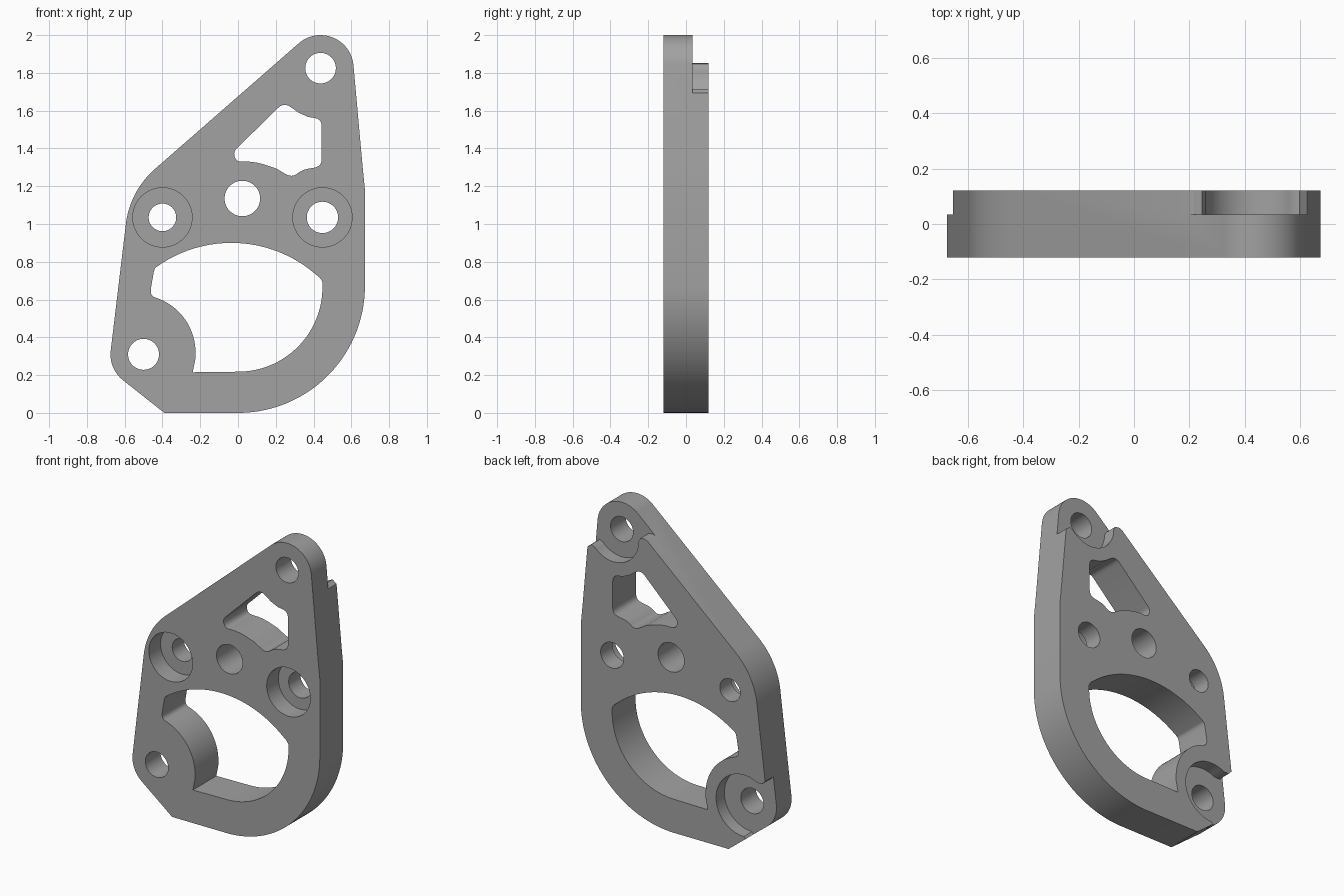
import bpy, bmesh
from math import cos, sin, radians, tau
from mathutils import Vector

cube = bpy.data.objects.get("Cube")
if cube:
    bpy.data.objects.remove(cube)

FRONT, BACK, STEP, SEAT = -0.12, 0.12, 0.035, 0.0

grey = bpy.data.materials.new("plain grey")
grey.use_nodes = True
colour = (0.36, 0.36, 0.36, 1)
grey.diffuse_color = colour
grey.node_tree.nodes["Principled BSDF"].inputs["Base Color"].default_value = colour


def arc(x, z, r, start, end, n=24):
    """Points on an arc, angles in degrees."""
    steps = [radians(start + (end - start) * i / n) for i in range(n + 1)]
    return [(x + r * cos(a), z + r * sin(a)) for a in steps]


def rounded(path, n=6):
    """Replace each (x, z, d) corner with a curve starting d before it."""
    out = []
    for i, p in enumerate(path):
        if len(p) == 2:
            out.append(p)
            continue
        c = Vector(p[:2])
        before = Vector(path[i - 1][:2]) - c
        after = Vector(path[(i + 1) % len(path)][:2]) - c
        a = c + before.normalized() * min(p[2], before.length * 0.49)
        b = c + after.normalized() * min(p[2], after.length * 0.49)
        for k in range(n + 1):
            t = k / n
            out.append(tuple(a * (1 - t) ** 2 + c * 2 * t * (1 - t) + b * t * t))
    return out


def prism(name, points, y0, y1):
    """Extrude an x-z profile from y0 to y1."""
    bm = bmesh.new()
    face = bm.faces.new([bm.verts.new((x, y0, z)) for x, z in points])
    ext = bmesh.ops.extrude_face_region(bm, geom=[face])["geom"]
    for v in ext:
        if isinstance(v, bmesh.types.BMVert):
            v.co.y = y1
    bmesh.ops.remove_doubles(bm, verts=bm.verts, dist=0.0005)
    bmesh.ops.recalc_face_normals(bm, faces=bm.faces)
    mesh = bpy.data.meshes.new(name)
    bm.to_mesh(mesh)
    bm.free()
    mesh.materials.append(grey)
    ob = bpy.data.objects.new(name, mesh)
    bpy.context.collection.objects.link(ob)
    return ob


# Outer plate: large round corner, two pivot ends and a shoulder
outline = (arc(0.437, 1.825, 0.175, 130.4, 5.5)
           + [(0.66, 1.3), (0.672, 1.18)]
           + arc(0, 0.672, 0.672, 0, -90, 48)
           + [(-0.39, 0)]
           + arc(-0.5, 0.31, 0.175, 232, 172.7)
           + arc(-0.137, 0.945, 0.46, 172.7, 130.4))
plate = prism("bracket_plate", outline, FRONT, BACK)

# Large lower opening
lower = (arc(-0.035, 0.22, 0.68, 125, 50, 32)
         + [(0.447, 0.705, 0.04)]
         + arc(0, 0.665, 0.447, 0, -90, 40)
         + [(-0.24, 0.215), (-0.225, 0.29)]
         + arc(-0.53, 0.32, 0.305, 0, 68)
         + [(-0.467, 0.622, 0.04), (-0.443, 0.765, 0.03)])

# Small upper window
upper = [(0.243, 1.645, 0.045), (-0.025, 1.382, 0.025), (-0.01, 1.33, 0.03),
         (0.06, 1.33), (0.1, 1.325), (0.14, 1.315), (0.2, 1.295),
         (0.285, 1.245, 0.04), (0.34, 1.287, 0.03), (0.443, 1.305, 0.04),
         (0.443, 1.555, 0.04), (0.37, 1.567), (0.32, 1.59)]

# Stepped recesses behind the two pivot holes
top_step = ([(0.1, 1.9), (0.185, 1.842), (0.215, 1.853), (0.245, 1.848)]
            + arc(0.437, 1.825, 0.18, 180, 318)
            + [(0.597, 1.715), (0.622, 1.695), (0.75, 1.67), (0.75, 2.1), (0.1, 2.1)])
foot_step = ([(-0.8, 0.53), (-0.655, 0.51), (-0.63, 0.485)]
             + arc(-0.5, 0.31, 0.2, 118, -90)
             + [(-0.515, 0.095), (-0.53, 0), (-0.8, 0)])

OUT = 0.1
cutters = [prism("lower_opening", rounded(lower), FRONT - OUT, BACK + OUT),
           prism("upper_window", rounded(upper), FRONT - OUT, BACK + OUT),
           prism("top_recess", top_step, STEP, BACK + OUT),
           prism("foot_recess", foot_step, STEP, BACK + OUT)]

# Through holes, with counterbores on the two fixing holes
holes = [("top_pivot", 0.437, 1.825, 0.081, 0), ("foot_pivot", -0.5, 0.31, 0.082, 0),
         ("centre", 0.023, 1.135, 0.094, 0), ("right_fixing", -0.4, 1.035, 0.073, 0.157),
         ("left_fixing", 0.447, 1.035, 0.083, 0.157)]
for name, x, z, r, bore in holes:
    cutters.append(prism(name + "_hole", arc(x, z, r, 0, 360, 48), FRONT - OUT, BACK + OUT))
    if bore:
        cutters.append(prism(name + "_bore", arc(x, z, bore, 0, 360, 48), FRONT - OUT, SEAT))

# Cut everything from the plate
bpy.context.view_layer.objects.active = plate
for c in cutters:
    mod = plate.modifiers.new(c.name, "BOOLEAN")
    mod.operation, mod.solver, mod.object = "DIFFERENCE", "EXACT", c
    bpy.ops.object.modifier_apply(modifier=mod.name)
    bpy.data.objects.remove(c)

bpy.ops.object.select_all(action="DESELECT")
plate.select_set(True)
bpy.ops.object.shade_smooth_by_angle(angle=radians(25))
